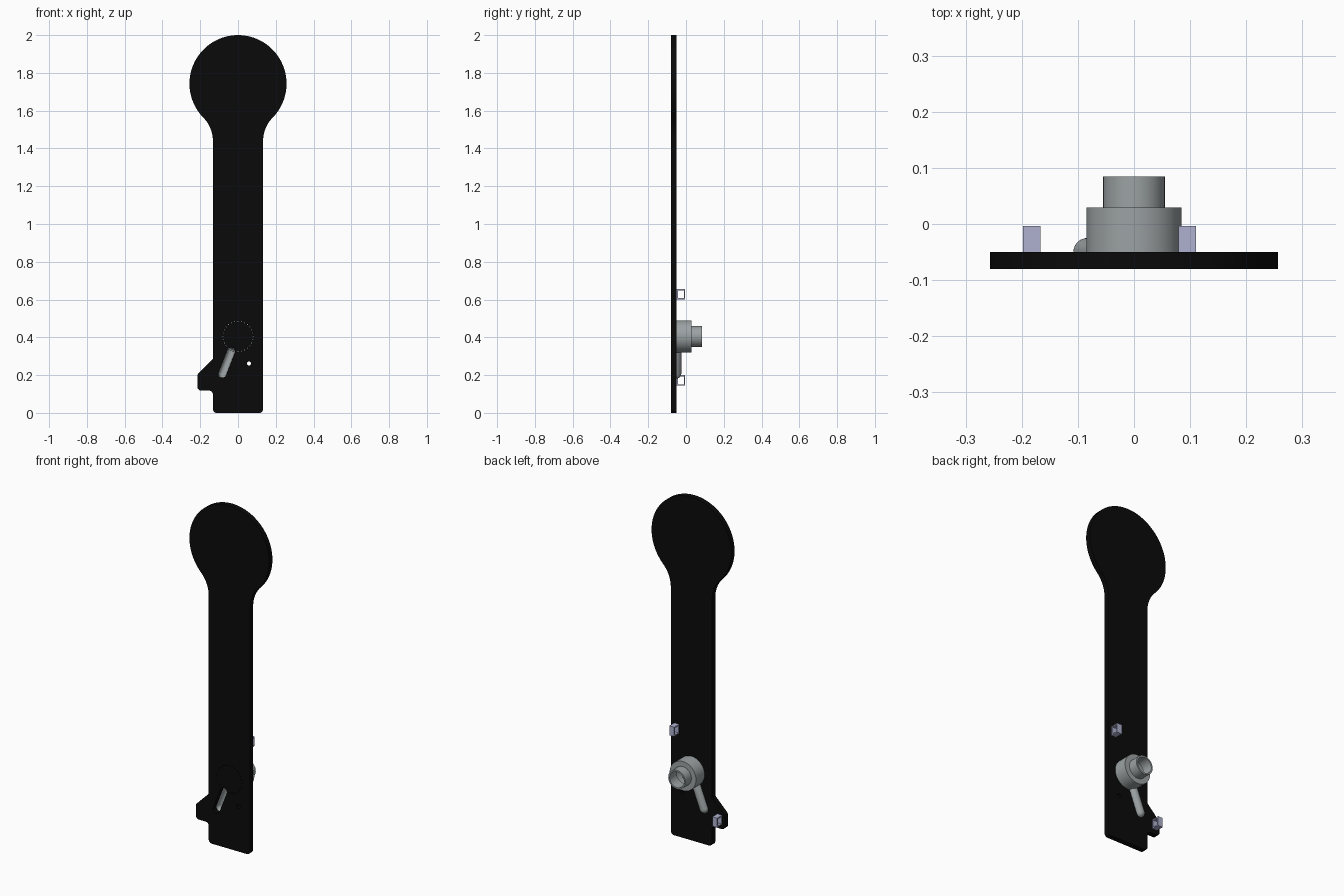
import bpy, bmesh
from math import radians, degrees, cos, sin, pi, atan2, hypot

cube = bpy.data.objects.get("Cube")
if cube:
    bpy.data.objects.remove(cube, do_unlink=True)


def material(name, rgb, rough=0.6):
    m = bpy.data.materials.new(name)
    m.use_nodes = True
    m.diffuse_color = (*rgb, 1)
    shader = m.node_tree.nodes["Principled BSDF"]
    shader.inputs["Base Color"].default_value = (*rgb, 1)
    shader.inputs["Roughness"].default_value = rough
    return m


black = material("matte black", (0.003, 0.003, 0.003))
grey = material("metal grey", (0.33, 0.36, 0.37))
lavender = material("pale lavender", (0.42, 0.44, 0.62))


def arc(cx, cy, r, start, end, n=8):
    steps = [radians(start + (end - start) * i / n) for i in range(n + 1)]
    return [(cx + r * cos(a), cy + r * sin(a)) for a in steps]


def circle(cx, cy, r, n):
    return arc(cx, cy, r, 0, 360, n)[:-1]


def finish(obj, name, mat):
    obj.name = obj.data.name = name
    obj.data.materials.clear()
    obj.data.materials.append(mat)
    bpy.ops.object.select_all(action='DESELECT')
    obj.select_set(True)
    bpy.context.view_layer.objects.active = obj
    bpy.ops.object.shade_smooth_by_angle(angle=radians(35))


def slab(name, loops, thickness, mat, location, rotation):
    """Extrude a flat outline; inner loops become holes."""
    curve = bpy.data.curves.new(name, 'CURVE')
    curve.dimensions = '2D'
    curve.fill_mode = 'BOTH'
    curve.extrude = thickness / 2
    for loop in loops:
        spline = curve.splines.new('POLY')
        spline.points.add(len(loop) - 1)
        for point, (x, y) in zip(spline.points, loop):
            point.co = (x, y, 0, 1)
        spline.use_cyclic_u = True
    obj = bpy.data.objects.new(name, curve)
    bpy.context.collection.objects.link(obj)
    obj.location, obj.rotation_euler = location, rotation
    bpy.ops.object.select_all(action='DESELECT')
    obj.select_set(True)
    bpy.context.view_layer.objects.active = obj
    bpy.ops.object.convert(target='MESH')
    obj = bpy.context.object
    bm = bmesh.new()
    bm.from_mesh(obj.data)
    bmesh.ops.remove_doubles(bm, verts=bm.verts, dist=1e-5)
    bmesh.ops.recalc_face_normals(bm, faces=bm.faces)
    bm.to_mesh(obj.data)
    bm.free()
    finish(obj, name, mat)


def lathe(name, profile, mat, location, rotation, sweep=2 * pi, steps=48):
    """Spin a closed (radius, height) profile about local z."""
    bm = bmesh.new()
    verts = [bm.verts.new((r, 0, h)) for r, h in profile]
    edges = [bm.edges.new((v, verts[i - 1])) for i, v in enumerate(verts)]
    bmesh.ops.spin(bm, geom=verts + edges, cent=(0, 0, 0), axis=(0, 0, 1),
                   angle=sweep, steps=steps)
    bmesh.ops.remove_doubles(bm, verts=bm.verts, dist=1e-5)
    bmesh.ops.recalc_face_normals(bm, faces=bm.faces)
    mesh = bpy.data.meshes.new(name)
    bm.to_mesh(mesh)
    bm.free()
    obj = bpy.data.objects.new(name, mesh)
    bpy.context.collection.objects.link(obj)
    obj.location, obj.rotation_euler = location, rotation
    finish(obj, name, mat)


# Plate outline: rounded foot, straight stem, filleted neck, round head, side tab
outline = (
    arc(0.113, 0.02, 0.02, -90, 0)
    + arc(0.308, 1.44, 0.175, 180, 135.5, 12)
    + arc(0, 1.743, 0.257, -44.5, 224.5, 72)[1:-1]
    + arc(-0.308, 1.44, 0.175, 44.5, 0, 12)
    + [(-0.133, 0.285)]
    + arc(-0.195, 0.195, 0.02, 135, 180)
    + arc(-0.195, 0.138, 0.02, 180, 270)
    + arc(-0.153, 0.098, 0.02, 90, 0)
    + arc(-0.113, 0.02, 0.02, 180, 270)
)

# Slanted slot, pin hole and ring of tiny holes
top, low = (-0.037, 0.325), (-0.083, 0.207)
dx, dz = low[0] - top[0], low[1] - top[1]
tilt = degrees(atan2(dz, dx))
slot = arc(*low, 0.021, tilt - 90, tilt + 90, 12) + arc(*top, 0.021, tilt + 90, tilt + 270, 12)
hub_z = 0.405
dots = [circle(x, z, 0.003, 6) for x, z in circle(0, hub_z, 0.08, 28)
        if hypot(x - top[0], z - top[1]) > 0.026]
slab("handle_plate", [outline, slot, circle(0.058, 0.262, 0.011, 16)] + dots,
     0.03, black, (0, -0.065, 0), (pi / 2, 0, 0))

# Stepped hollow hub on the back
lathe("hub", [(0.085, 0), (0.085, 0.079), (0.055, 0.079), (0.055, 0.135),
              (0.046, 0.135), (0.046, 0.07), (0.077, 0.07), (0.077, 0)],
      grey, (0, -0.05, hub_z), (-pi / 2, 0, 0))


# Half-round hollow channel behind the slot
def capsule(r, length):
    return arc(0, 0, r, -90, 0) + arc(0, length, r, 0, 90)


lathe("slot_channel", capsule(0.025, hypot(dx, dz)) + capsule(0.02, hypot(dx, dz))[::-1],
      grey, (top[0], -0.05, top[1]), (0, atan2(dx, dz), 0), sweep=pi, steps=20)


# Square wire loops on the back
def rectangle(w, h, inset):
    x, y = w / 2 - inset, h / 2 - inset
    return [(-x, -y), (x, -y), (x, y), (-x, y)]


for name, x, z in (("upper_clip", 0.095, 0.628), ("lower_clip", -0.182, 0.172)):
    slab(name, [rectangle(0.046, 0.055, 0), rectangle(0.046, 0.055, 0.007)],
         0.031, lavender, (x, -0.027, z), (pi / 2, 0, pi / 2))
